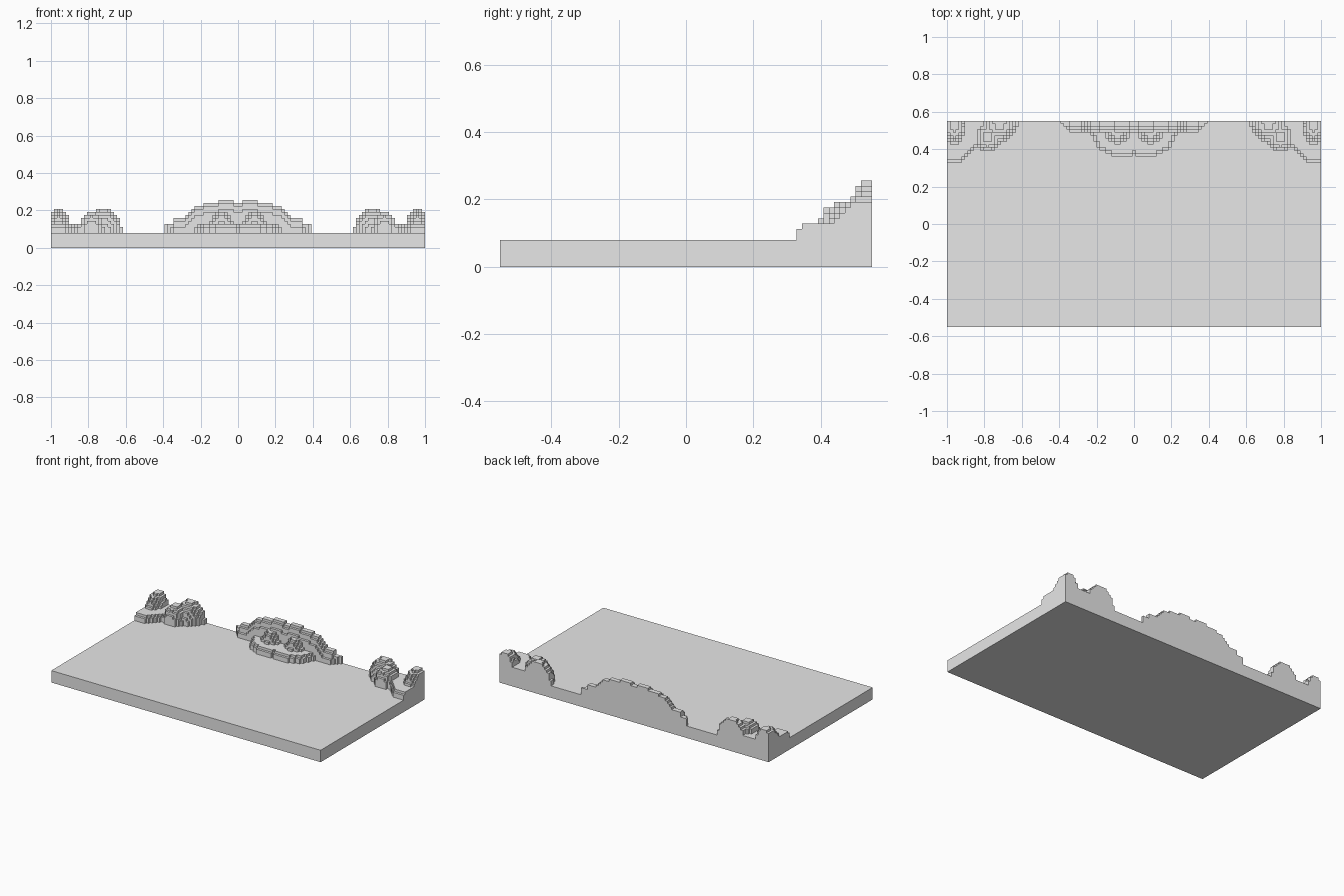
import bpy
import bmesh
import math

CELL = 0.016          # size of one block
NX, NY = 125, 69      # blocks across and deep
BASE = 5              # slab thickness in blocks

cube = bpy.data.objects.get("Cube")
if cube:
    bpy.data.objects.remove(cube, do_unlink=True)

stone = bpy.data.materials.new("light_grey")
stone.diffuse_color = (0.8, 0.8, 0.8, 1)
stone.use_nodes = True
stone.node_tree.nodes["Principled BSDF"].inputs["Base Color"].default_value = (0.8, 0.8, 0.8, 1)


def finish(bm, name):
    bmesh.ops.remove_doubles(bm, verts=bm.verts, dist=1e-5)
    bmesh.ops.dissolve_limit(bm, angle_limit=0.01, verts=bm.verts, edges=bm.edges)
    mesh = bpy.data.meshes.new(name)
    bm.to_mesh(mesh)
    bm.free()
    mesh.materials.append(stone)
    obj = bpy.data.objects.new(name, mesh)
    bpy.context.collection.objects.link(obj)
    return obj


def dome(a, v, ca, cv, ra, rv, top):
    """Rounded, terraced lump measured in whole blocks."""
    d = ((a - ca) / ra) ** 2 + ((v - cv) / rv) ** 2
    return round(BASE + (top - BASE) * math.sqrt(1 - d)) if d < 1 else 0


def ridge(u, v):
    """Tall stepped crest along the back edge."""
    steps = [(1, 15), (6, 16), (11, 15), (14, 14), (15, 13), (16, 12), (17, 11), (21, 10), (24, 8)]
    if u > 24 or v > min(3, 24 - u):
        return 0
    height = next(h for limit, h in steps if u <= limit)
    return max(height - (0, 0, 1, 3)[v], 7)


def in_scroll(u, v):
    return ((u - 4) / 10.5) ** 2 + ((v - 2) / 9.5) ** 2 < 1


def scroll(u, v):
    """Low double-lobed plateau with two small lumps."""
    if not in_scroll(u, v):
        return 0
    inner = in_scroll(u + 1, v) and in_scroll(u, v + 1)
    return max(8 if inner else 7, dome(u, v, 5.5, 4, 4.3, 3.6, 12))


def in_shelf(e, v):
    return e <= 11 and v <= min(13, 17 - e)


def corner(e, v):
    """Diagonal shelf with a corner lump and a two-lobed lump beside it."""
    shelf = 0
    if in_shelf(e, v):
        shelf = 8 if in_shelf(e, v + 1) else 7
    return max(shelf,
               dome(e, v, 2, 1, 4.2, 7, 13),
               dome(e, v, 17, 0, 6.2, 6.5, 13),
               dome(e, v, 13, 5, 4.6, 5, 12))


def height(i, v, part):
    if not (0 <= i < NX and 0 <= v < NY):
        return 0
    u = abs(i - NX // 2)
    if part == "centre":
        return max(ridge(u, v), scroll(u, v))
    if (i > NX // 2) != (part == "left"):
        return 0
    return corner(NX // 2 - u, v)


def point(i, v, k):
    return ((i - NX / 2) * CELL, (NY / 2 - v) * CELL, k * CELL)


def build_relief(name, part):
    """Skin the block heights with tops and the walls between unequal blocks."""
    bm = bmesh.new()

    def quad(*corners):
        bm.faces.new([bm.verts.new(point(*c)) for c in corners])

    for i in range(NX):
        for v in range(NY // 3):
            h = height(i, v, part)
            if h <= BASE:
                continue
            quad((i, v + 1, h), (i + 1, v + 1, h), (i + 1, v, h), (i, v, h))
            # each wall: neighbour offset, then its two ground corners
            walls = [((0, 1), (i, v + 1), (i + 1, v + 1)),
                     ((1, 0), (i + 1, v + 1), (i + 1, v)),
                     ((0, -1), (i + 1, v), (i, v)),
                     ((-1, 0), (i, v), (i, v + 1))]
            for (di, dv), p, q in walls:
                for k in range(max(BASE, height(i + di, v + dv, part)), h):
                    quad((*p, k), (*q, k), (*q, k + 1), (*p, k + 1))
    finish(bm, name)


# Flat slab
bm = bmesh.new()
bmesh.ops.create_cube(bm, size=1)
for vert in bm.verts:
    vert.co.x *= NX * CELL
    vert.co.y *= NY * CELL
    vert.co.z = (vert.co.z + 0.5) * BASE * CELL
finish(bm, "base_slab")

# Carved ornaments along the back edge
build_relief("centre_ornament", "centre")
build_relief("left_corner_ornament", "left")
build_relief("right_corner_ornament", "right")
